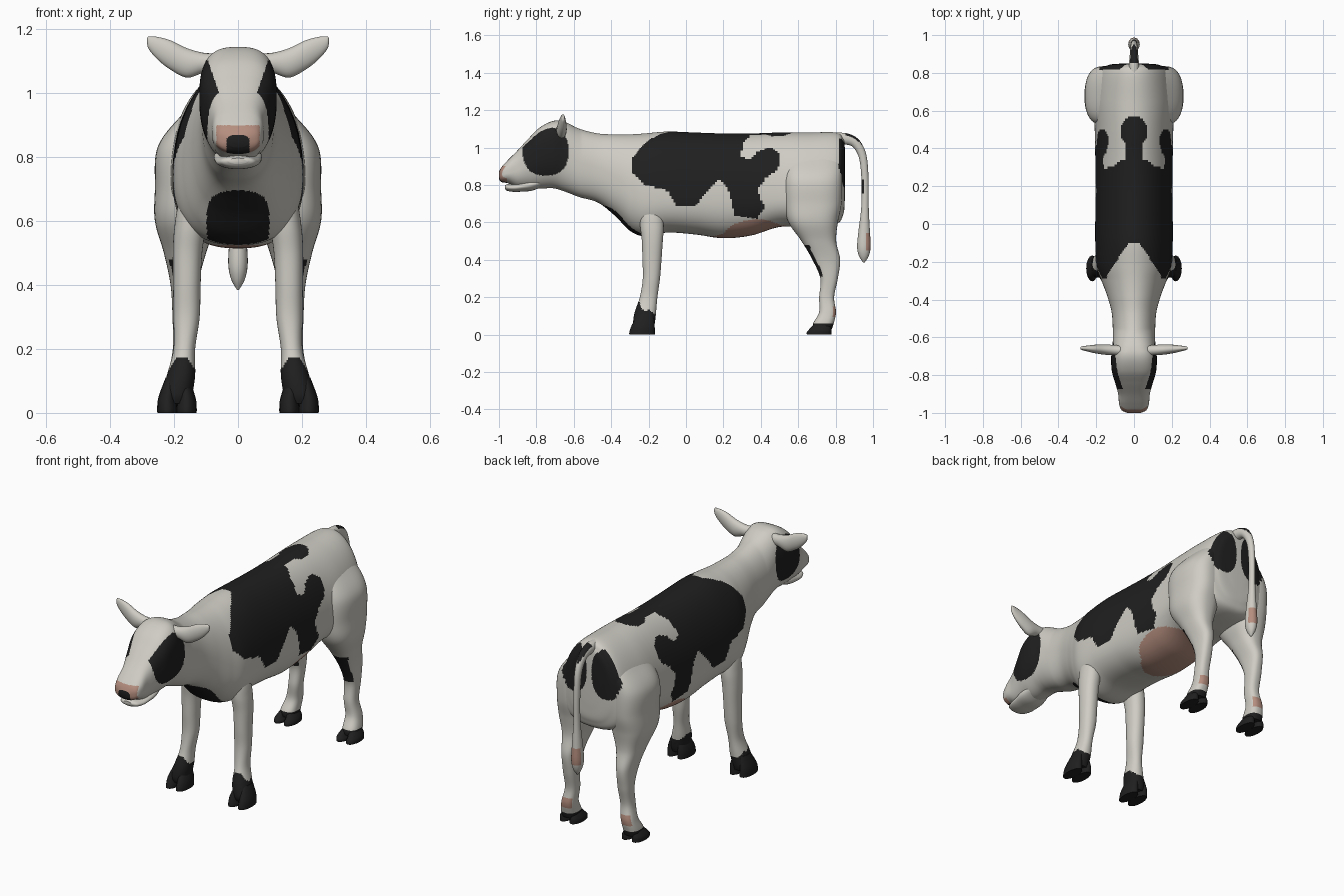
import bpy, bmesh, math
from mathutils import Vector

if "Cube" in bpy.data.objects:
    bpy.data.objects.remove(bpy.data.objects["Cube"])

# Colours
def mat(name, rgb):
    m = bpy.data.materials.new(name)
    m.diffuse_color = (*rgb, 1)
    m.use_nodes = True
    m.node_tree.nodes["Principled BSDF"].inputs["Base Color"].default_value = m.diffuse_color
    return m

MATS = [mat("cream_white", (0.62, 0.605, 0.55)),
        mat("black", (0.014, 0.014, 0.014)),
        mat("skin_pink", (0.46, 0.27, 0.21))]
WHITE, BLACK, PINK = 0, 1, 2
X, Y, Z = Vector((1, 0, 0)), Vector((0, 1, 0)), Vector((0, 0, 1))


def dense(keys, sub):
    """Smooth curve through rows of numbers."""
    out = []
    for i in range(len(keys) - 1):
        p1, p2 = keys[i], keys[i + 1]
        p0, p3 = keys[max(i - 1, 0)], keys[min(i + 2, len(keys) - 1)]
        for k in range(sub):
            t = k / sub
            out.append([0.5 * (2 * b + (c - a) * t + (2 * a - 5 * b + 4 * c - d) * t * t
                               + (3 * b - a - 3 * c + d) * t ** 3)
                        for a, b, c, d in zip(p0, p1, p2, p3)])
    out.append(list(keys[-1]))
    return out


def power(t, n):
    return math.copysign(abs(t) ** (2 / n), t)


def loft(name, keys, u, v, rule, sides=32, sub=6, tilt=False, boxy=lambda c: (2, 2)):
    """Skin rings; a key is x, y, z, half size on u, size on +v, size on -v."""
    rows = dense([k if len(k) == 6 else (*k, k[4]) for k in keys], sub)
    cen = [Vector(r[:3]) for r in rows]
    bm = bmesh.new()
    rings = []
    for i, r in enumerate(rows):
        w = v
        if tilt:
            w = (cen[min(i + 1, len(rows) - 1)] - cen[max(i - 1, 0)]).normalized().cross(u)
        up, low = boxy(cen[i])
        ring = []
        for k in range(sides):
            a = 2 * math.pi * k / sides
            c, s = math.cos(a), math.sin(a)
            h, n = (r[4], up) if s > 0 else (r[5], low)
            ring.append(bm.verts.new(cen[i] + u * (r[3] * power(c, n)) + w * (h * power(s, n))))
        rings.append(ring)
    for a, b in zip(rings, rings[1:]):
        for k in range(sides):
            j = (k + 1) % sides
            bm.faces.new((a[k], a[j], b[j], b[k]))
    bm.faces.new(rings[0])
    bm.faces.new(rings[-1])
    bmesh.ops.recalc_face_normals(bm, faces=bm.faces)
    me = bpy.data.meshes.new(name)
    for m in MATS:
        me.materials.append(m)
    bm.normal_update()
    for f in bm.faces:
        c = f.calc_center_median()
        f.material_index = rule(c.x, c.y, c.z, f.normal)
    bm.to_mesh(me)
    bm.free()
    ob = bpy.data.objects.new(name, me)
    bpy.context.collection.objects.link(ob)
    bpy.context.view_layer.objects.active = ob
    bpy.ops.object.select_all(action='DESELECT')
    ob.select_set(True)
    bpy.ops.object.shade_smooth_by_angle(angle=math.radians(50))
    return ob


# Coat pattern
SADDLE = [(-.14, 1.08), (-.22, 1.05), (-.29, .99), (-.29, .87), (-.22, .80), (-.10, .77),
          (-.05, .69), (.05, .685), (.10, .75), (.18, .83), (.22, .79), (.24, .73),
          (.26, .635), (.38, .62), (.42, .68), (.38, .77), (.42, .83), (.49, .88),
          (.505, .96), (.45, 1.0), (.385, .98), (.34, .935), (.29, .955), (.31, 1.03),
          (.34, 1.06), (.34, 1.2), (-.12, 1.2)]


def inside(p, q, poly):
    hit = False
    for (a, b), (c, d) in zip(poly, poly[1:] + poly[:1]):
        if (b > q) != (d > q) and p < (c - a) * (q - b) / (d - b) + a:
            hit = not hit
    return hit


def oval(p, q, cp, cq, rp, rq, n=2):
    return abs((p - cp) / rp) ** n + abs((q - cq) / rq) ** n < 1


def rump(x, y, z):
    return y > .815 and oval(abs(x), z, .10, .92, .085, .135, 2.3)


def coat(x, y, z, n):
    ax = abs(x)
    if y < -.955 and z > .8:                                   # muzzle
        return BLACK if ax < .036 and .81 < z < .858 else PINK if z < .9 and ax < .068 else WHITE
    if y < -.6:                                                # eye patches
        edge = .055 + max(0, z - .99) * .35
        return BLACK if oval(y, z, -.75, .98, .122, .13, 2.4) and ax > edge else WHITE
    if y < -.24 and oval(x, z, 0, .595, .098, .1, 3.2):        # chest
        return BLACK
    if oval(y, z, .38, .50, .19, .115) or (n.z < -.75 and oval(y, x, .34, 0, .22, .15)):
        return PINK                                            # belly skin
    if z > .95 and (oval(x, y, 0, .49, .072, .08) or (ax < .045 and .2 < y < .45)):
        return BLACK                                           # back blob
    notch = y < -.1 and ax < .03 + (-.1 - y) * .65 and z > .95
    if (inside(y, z, SADDLE) and not notch) or rump(x, y, z):
        return BLACK
    return WHITE


def body_shape(c):
    """Rounder back, fuller belly, squarer forehead."""
    head = min(1, max(0, (-.56 - c.y) / .12))
    return 2 + .9 * head, 2.5 - .3 * head


# Body, neck and head in one skin: y, top, bottom, half width, height of widest point
BODY = [(.851, .89, .86, .005, .875), (.849, 1.0, .72, .07, .87), (.84, 1.05, .64, .14, .82),
        (.80, 1.08, .59, .195, .75), (.65, 1.08, .575, .215, .74), (.5, 1.08, .575, .208, .74),
        (.35, 1.075, .53, .205, .74), (.2, 1.075, .515, .205, .74), (.05, 1.08, .535, .205, .74),
        (-.1, 1.085, .545, .205, .74), (-.22, 1.075, .525, .198, .75), (-.3, 1.07, .555, .172, .78),
        (-.38, 1.07, .635, .142, .84), (-.47, 1.075, .705, .118, .89), (-.57, 1.10, .735, .112, .92),
        (-.65, 1.138, .765, .114, .96), (-.71, 1.142, .782, .121, .98), (-.78, 1.108, .78, .117, .97),
        (-.84, 1.05, .78, .1, .93), (-.9, .985, .785, .084, .88), (-.95, .935, .808, .079, .865),
        (-.985, .897, .815, .066, .855), (-1.0, .87, .83, .034, .85)]
loft("body_and_head", [(0, y, m, w, t - m, m - b) for y, t, b, w, m in BODY],
     X, Z, coat, sides=168, sub=13, boxy=body_shape)

# Lower jaw
loft("lower_jaw", [(0, -.75, .82, .06, .02), (0, -.82, .802, .075, .032), (0, -.88, .79, .072, .026),
                   (0, -.92, .785, .066, .022), (0, -.955, .786, .052, .018), (0, -.968, .788, .03, .009)],
     X, Z, lambda *a: WHITE)


# Leg colouring
def front_coat(x, y, z, n):
    return BLACK if z < min(.175 - (y + .25) * .8, .2 - abs(abs(x) - .175) * 1.6) else WHITE


def hind_coat(x, y, z, n):
    if z < .062 or rump(x, y, z) or (.31 < z < .48 and n.y < -.45):
        return BLACK
    return PINK if .09 < z < .15 and n.y > .5 else WHITE


# Leg rings: z, y, half depth, x, half width
FRONT = [(.76, -.19, .05, .10, .04), (.66, -.185, .06, .138, .046), (.58, -.182, .063, .15, .049),
         (.5, -.18, .056, .158, .046),
         (.4, -.182, .051, .16, .043), (.3, -.185, .046, .161, .041), (.2, -.2, .047, .168, .034),
         (.12, -.217, .057, .178, .044), (.06, -.225, .058, .19, .048), (.03, -.225, .05, .19, .045)]
HIND = [(1.0, .69, .09, .06, .04), (.93, .685, .14, .118, .06), (.83, .68, .155, .155, .097),
        (.7, .68, .152, .16, .1), (.6, .68, .132, .163, .097), (.5, .71, .093, .166, .066),
        (.4, .75, .074, .168, .043), (.3, .765, .047, .168, .037), (.2, .752, .04, .17, .034),
        (.12, .757, .045, .182, .038), (.06, .735, .055, .19, .044), (.03, .73, .05, .19, .042)]

for side, s in (("left", -1), ("right", 1)):
    for leg, keys, rule, n in (("front", FRONT, front_coat, 2.2), ("hind", HIND, hind_coat, 2.5)):
        loft(f"{leg}_leg_{side}", [(s * x, y, z, w, d) for z, y, d, x, w in keys],
             X, Y, rule, sides=48, sub=10, boxy=lambda c, n=n: (n, n))
    # Cloven hooves, two toes on each foot
    for foot, y, top, d in (("front", -.235, .11, .068), ("hind", .712, .062, .066)):
        for toe, x in (("inner", .161), ("outer", .221)):
            loft(f"{foot}_hoof_{toe}_{side}",
                 [(s * (.19 + (x - .19) * .6), y + .018, top, .018, d * .6),
                  (s * x, y + .006, top * .45, .028, d * .9),
                  (s * x, y, .012, .032, d), (s * x, y, 0, .031, d)],
                 X, Y, lambda *a: BLACK, sides=16, sub=3)
    # Ear
    loft(f"ear_{side}", [(s * x, -.668 + .06 * (x - .1), z, hy, hz) for x, z, hz, hy in
                         ((.07, 1.095, .03, .026), (.11, 1.095, .032, .027), (.16, 1.095, .046, .027),
                          (.21, 1.119, .046, .022), (.25, 1.14, .036, .015), (.278, 1.157, .021, .009),
                          (.284, 1.163, .010, .004))],
         Y, Z, lambda *a: WHITE, sides=20)


# Tail with tuft
def tail_coat(x, y, z, n):
    if .75 < z < .83 and n.y < -.3 or (z > .96 and y < .95 and n.z > .4 and y > .85):
        return BLACK
    return PINK if .45 < z < .55 and n.y > .2 else WHITE


loft("tail", [(0, y, z, r * .85, r) for y, z, r in
              ((.80, 1.045, .035), (.86, 1.045, .03), (.91, 1.02, .025), (.945, .95, .021),
               (.957, .83, .019), (.957, .68, .02), (.953, .56, .03), (.951, .47, .036),
               (.951, .42, .026), (.951, .385, .004))],
     X, Z, tail_coat, sides=20, tilt=True)
